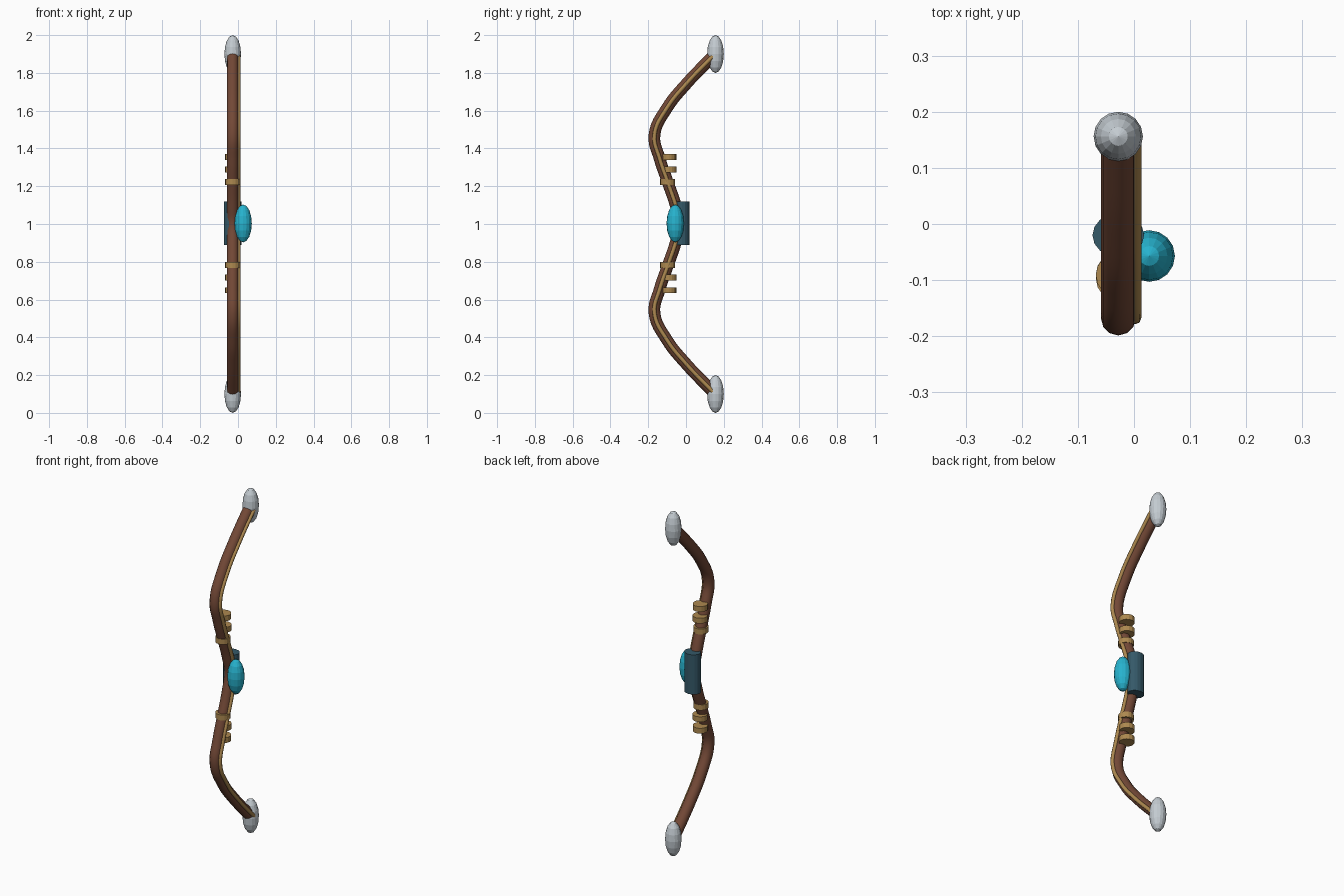
import bpy

if "Cube" in bpy.data.objects:
    bpy.data.objects.remove(bpy.data.objects["Cube"])

CX = -0.028  # bow plane


def mat(name, rgb):
    m = bpy.data.materials.new(name)
    m.diffuse_color = (*rgb, 1)
    m.use_nodes = True
    m.node_tree.nodes["Principled BSDF"].inputs["Base Color"].default_value = m.diffuse_color
    return m


WOOD = mat("wood", (0.17, 0.065, 0.037))
GOLD = mat("gold", (0.42, 0.25, 0.08))
TEAL = mat("dark_teal", (0.035, 0.10, 0.14))
CYAN = mat("cyan", (0.02, 0.45, 0.62))
SILVER = mat("silver", (0.55, 0.6, 0.64))


def finish(name, m):
    o = bpy.context.object
    o.name = name
    o.data.materials.append(m)
    return o


def ellipsoid(name, loc, r, rz, m):
    bpy.ops.mesh.primitive_uv_sphere_add(segments=16, ring_count=8, radius=1, location=loc)
    o = finish(name, m)
    o.scale = (r, r, rz)


def cylinder(name, loc, rx, ry, h, m):
    bpy.ops.mesh.primitive_cylinder_add(vertices=16, radius=1, depth=h, location=loc)
    o = finish(name, m)
    o.scale = (rx, ry, 1)


# recurve profile (y, height above middle), mirrored downwards
HALF = [(0.152, 0.898), (0.0, 0.74), (-0.1, 0.615), (-0.167, 0.47),
        (-0.139, 0.345), (-0.098, 0.225), (-0.055, 0.1)]
PATH = [(y, 1 + h) for y, h in HALF] + [(-0.032, 1.0)] + [(y, 1 - h) for y, h in reversed(HALF)]


def tube(name, x, radius, res, m):
    cu = bpy.data.curves.new(name, 'CURVE')
    cu.dimensions = '3D'
    cu.bevel_depth = radius
    cu.bevel_resolution = res
    cu.use_fill_caps = True
    cu.resolution_u = 6
    s = cu.splines.new('BEZIER')
    s.bezier_points.add(len(PATH) - 1)
    for p, (y, z) in zip(s.bezier_points, PATH):
        p.co = (x, y, z)
        p.handle_left_type = p.handle_right_type = 'AUTO'
    cu.materials.append(m)
    bpy.context.collection.objects.link(bpy.data.objects.new(name, cu))


# limbs and the inlay along their right side
tube("bow_limbs", CX, 0.031, 4, WOOD)
tube("side_inlay", 0.002, 0.011, 2, GOLD)

# grip and gem
cylinder("grip", (CX, -0.02, 1.003), 0.046, 0.039, 0.23, TEAL)
ellipsoid("gem", (0.027, -0.057, 1.003), 0.046, 0.1, CYAN)

# mirrored tips and binding rings
for side, s in (("upper", 1), ("lower", -1)):
    ellipsoid(side + "_tip", (CX, 0.156, 1 + s * 0.9), 0.044, 0.1, SILVER)
    for i, (y, h) in enumerate(((-0.097, 0.22), (-0.09, 0.286), (-0.091, 0.353))):
        cylinder(f"{side}_ring_{i + 1}", (CX, y, 1.002 + s * h), 0.04, 0.04, 0.031, GOLD)
